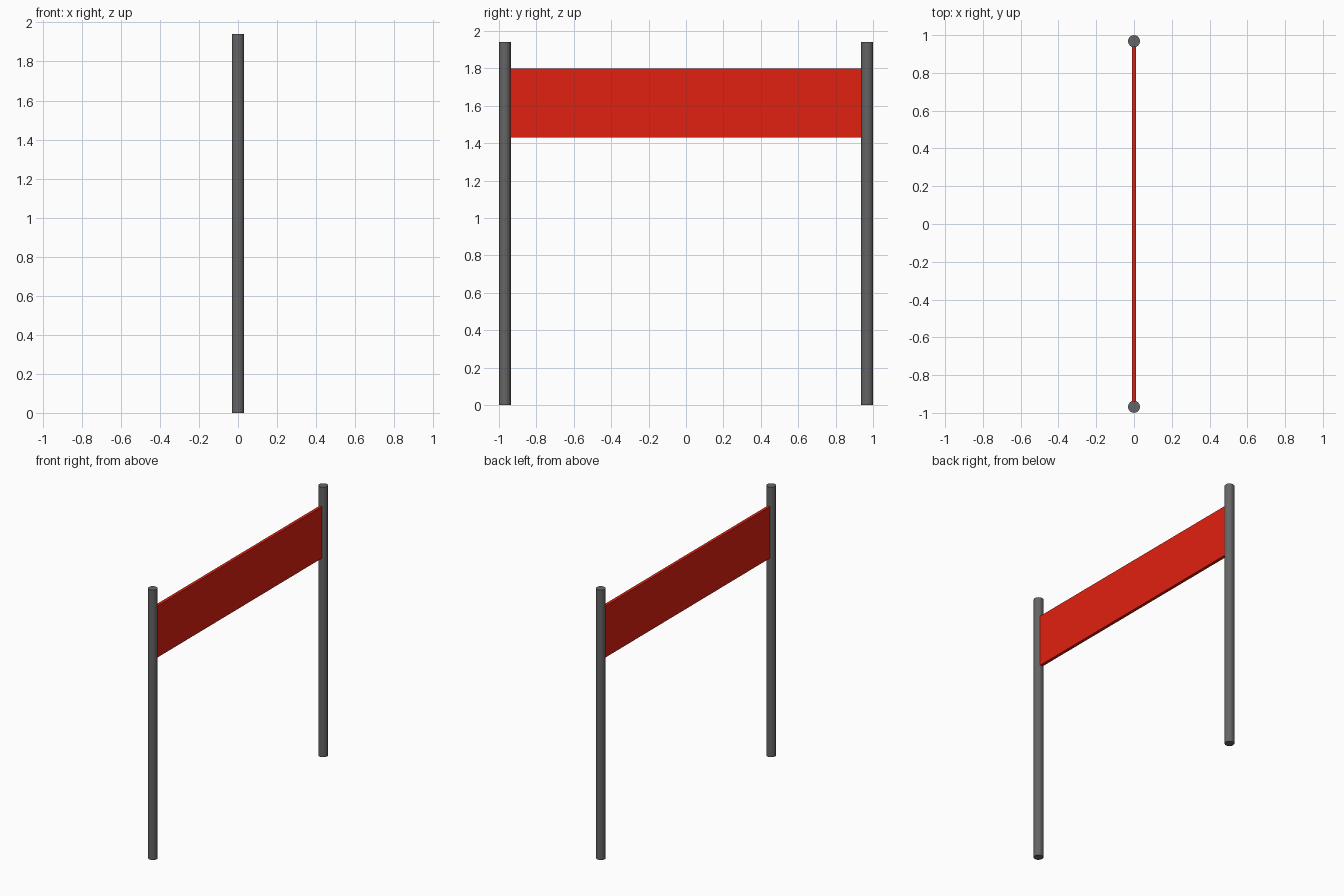
import bpy

if "Cube" in bpy.data.objects:
    bpy.data.objects.remove(bpy.data.objects["Cube"])

HEIGHT, RADIUS = 1.94, 0.032
POST_Y = 1.0 - RADIUS


def material(name, rgb):
    mat = bpy.data.materials.new(name)
    mat.diffuse_color = (*rgb, 1.0)
    mat.use_nodes = True
    mat.node_tree.nodes["Principled BSDF"].inputs["Base Color"].default_value = mat.diffuse_color
    return mat


grey = material("dark_grey", (0.13, 0.13, 0.13))
red = material("red", (0.75, 0.015, 0.005))

# Two upright round posts
for name, side in (("front_post", -1), ("back_post", 1)):
    bpy.ops.mesh.primitive_cylinder_add(
        vertices=16, radius=RADIUS, depth=HEIGHT,
        location=(0, side * POST_Y, HEIGHT / 2))
    post = bpy.context.object
    post.name = name
    post.data.materials.append(grey)

# Thin banner board spanning between the posts
bottom, top = 1.43, 1.80
bpy.ops.mesh.primitive_cube_add(size=1, location=(0, 0, (bottom + top) / 2))
board = bpy.context.object
board.name = "banner_board"
board.scale = (0.022, 2 * (POST_Y - RADIUS + 0.004), top - bottom)
bpy.ops.object.transform_apply(location=False, rotation=False, scale=True)
board.data.materials.append(red)
